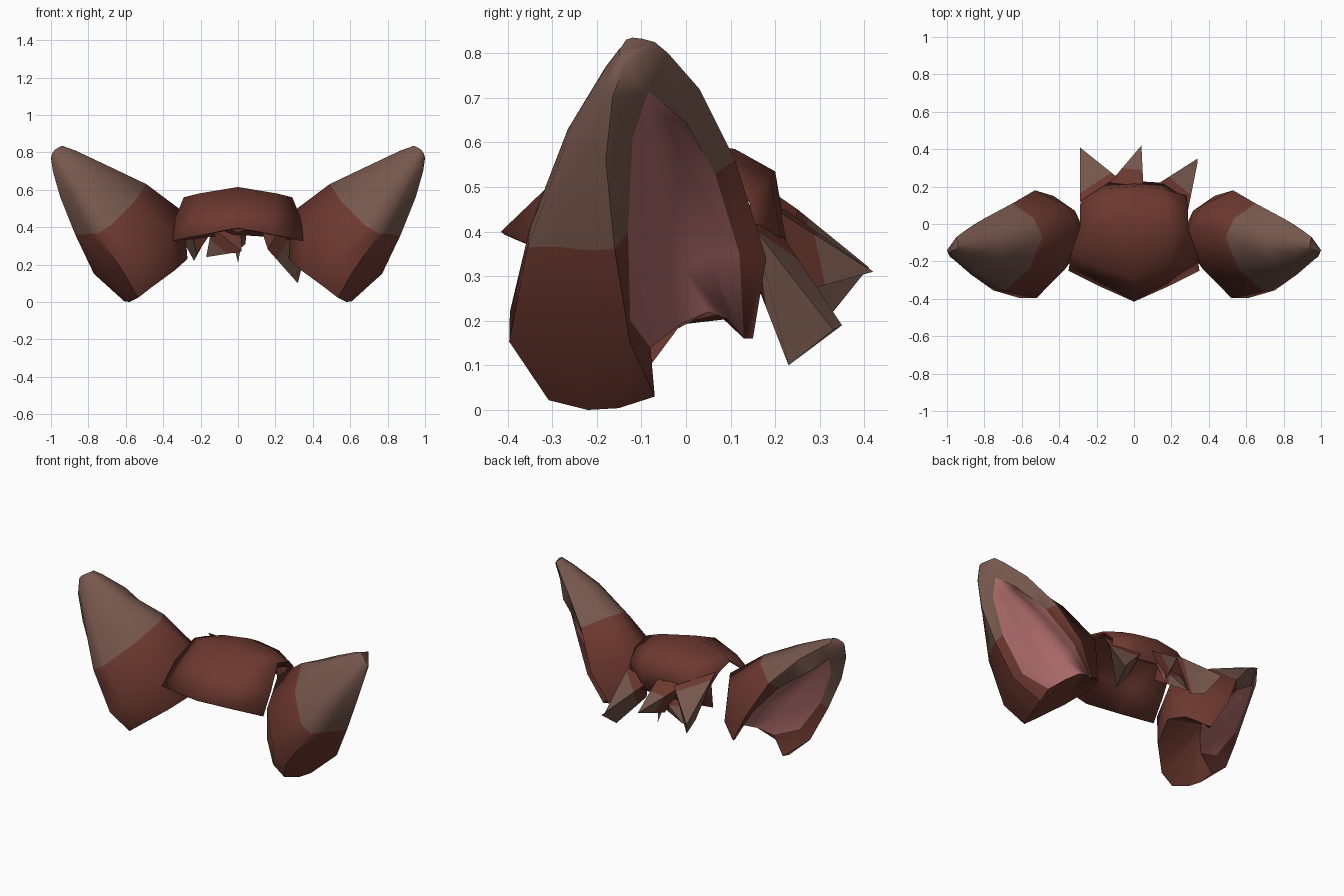
import bpy, bmesh, math
from mathutils import Vector

cube = bpy.data.objects.get("Cube")
if cube:
    bpy.data.objects.remove(cube)


def material(name, rgb):
    m = bpy.data.materials.new(name)
    m.use_nodes = True
    m.diffuse_color = (*rgb, 1)
    m.node_tree.nodes["Principled BSDF"].inputs["Base Color"].default_value = (*rgb, 1)
    return m


MATS = [material("russet_brown", (0.15, 0.04, 0.029)),
        material("taupe_tip", (0.18, 0.096, 0.074)),
        material("inner_pink", (0.41, 0.145, 0.145))]
BROWN, TAUPE, PINK = range(3)


def finish(bm, name, angle):
    bmesh.ops.remove_doubles(bm, verts=bm.verts, dist=0.0005)
    bmesh.ops.recalc_face_normals(bm, faces=bm.faces)
    mesh = bpy.data.meshes.new(name)
    bm.to_mesh(mesh)
    bm.free()
    for m in MATS:
        mesh.materials.append(m)
    ob = bpy.data.objects.new(name, mesh)
    bpy.context.collection.objects.link(ob)
    bpy.ops.object.select_all(action='DESELECT')
    ob.select_set(True)
    bpy.context.view_layer.objects.active = ob
    bpy.ops.object.shade_smooth_by_angle(angle=math.radians(angle))
    return ob


def strip(bm, a, b, color):
    """Quads between two equally long rows of vertices."""
    for i in range(len(a) - 1):
        bm.faces.new((a[i], a[i + 1], b[i + 1], b[i])).material_index = color


def rounded(pts):
    """Insert a bulging midpoint between neighbouring points."""
    p = [Vector(q) for q in pts]
    p = [p[0] * 2 - p[1]] + p + [p[-1] * 2 - p[-2]]
    out = []
    for a, b, c, d in zip(p, p[1:], p[2:], p[3:]):
        out += [b, (b + c) * 0.6 - (a + d) * 0.1]
    return out + [p[-2]]


# Ear sections, tip to base: front rim, front side, bulge, upper ridge, back rim
EAR = [
    [(1.0, -0.14, 0.77), (0.99, -0.15, 0.8), (0.97, -0.14, 0.82), (0.94, -0.12, 0.835), (0.95, -0.07, 0.825)],
    [(0.99, -0.165, 0.7), (0.97, -0.185, 0.73), (0.93, -0.18, 0.77), (0.87, -0.12, 0.81), (0.91, -0.04, 0.8)],
    [(0.95, -0.18, 0.56), (0.9, -0.235, 0.58), (0.83, -0.265, 0.63), (0.7, -0.13, 0.73), (0.8, 0.03, 0.72)],
    [(0.87, -0.16, 0.36), (0.8, -0.28, 0.365), (0.68, -0.35, 0.41), (0.49, -0.07, 0.63), (0.65, 0.11, 0.56)],
    [(0.77, -0.125, 0.15), (0.67, -0.29, 0.14), (0.52, -0.395, 0.22), (0.29, -0.02, 0.48), (0.53, 0.18, 0.34)],
    [(0.62, -0.07, 0.03), (0.58, -0.22, 0), (0.46, -0.31, 0.08), (0.27, -0.03, 0.23), (0.43, 0.15, 0.16)],
]
# Pink lining: apex, then front edge, deepest point and back edge per section
APEX = (0.93, -0.085, 0.715)
LINING = [
    [(0.92, -0.12, 0.61), (0.83, -0.08, 0.65), (0.85, 0, 0.645)],
    [(0.84, -0.13, 0.4), (0.66, -0.05, 0.5), (0.69, 0.065, 0.53)],
    [(0.7, -0.125, 0.2), (0.5, -0.01, 0.32), (0.54, 0.12, 0.35)],
    [(0.55, -0.08, 0.14), (0.44, 0.05, 0.22), (0.43, 0.13, 0.16)],
]


def ear(name, side):
    bm = bmesh.new()

    def row(points):
        return [bm.verts.new((v[0] * side, v[1], v[2])) for v in points]

    outer = [row(rounded(s)) for s in EAR]
    apex = row([APEX])
    inner = [apex, apex] + [row(rounded(s)) for s in LINING]
    bm.faces.new(outer[0]).material_index = TAUPE
    bm.faces.new((outer[0][0], outer[0][-1], apex[0])).material_index = TAUPE
    for i in range(5):
        color = TAUPE if i < 3 else BROWN
        strip(bm, outer[i], outer[i + 1], color)
        # Rim between the outer shell and the lining
        for e in (0, -1):
            loop = [outer[i][e], outer[i + 1][e], inner[i + 1][e]]
            if i > 0:
                loop.append(inner[i][e])
            bm.faces.new(loop).material_index = color
    for v, w in zip(inner[2], inner[2][1:]):
        bm.faces.new((apex[0], v, w)).material_index = PINK
    for a, b in zip(inner[2:], inner[3:]):
        strip(bm, a, b, PINK)
    # Solid base between shell and lining
    for j in range(4):
        loop = outer[5][2 * j:2 * j + 3] + [inner[5][j + 1], inner[5][j]]
        bm.faces.new(loop).material_index = BROWN
    finish(bm, name, 60)


ear("left_ear", 1)
ear("right_ear", -1)

# Cap between the ears: half rows from centre to side, front to back
CAP = [
    [(0, -0.415, 0.4), (0.18, -0.335, 0.365), (0.35, -0.25, 0.33)],
    [(0, -0.29, 0.52), (0.19, -0.23, 0.49), (0.335, -0.15, 0.45)],
    [(0, -0.08, 0.615), (0.21, -0.05, 0.58), (0.29, -0.02, 0.56)],
    [(0, 0.11, 0.585), (0.17, 0.1, 0.565), (0.29, 0.09, 0.53)],
    [(0, 0.2, 0.535), (0.15, 0.19, 0.52), (0.28, 0.15, 0.47)],
    [(0, 0.23, 0.36), (0.16, 0.22, 0.35), (0.29, 0.15, 0.33)],
]
bm = bmesh.new()
rows = [[bm.verts.new((-x, y, z)) for x, y, z in r[:0:-1]] + [bm.verts.new(p) for p in r]
        for r in CAP]
for a, b in zip(rows, rows[1:]):
    strip(bm, a, b, BROWN)
cap = finish(bm, "head_cap", 60)
thick = cap.modifiers.new("thickness", 'SOLIDIFY')
thick.thickness = 0.01


def tuft(name, base, ends, split):
    """Three-sided lock with a brown root and a taupe end."""
    bm = bmesh.new()
    rings = []
    for t in (0, split, 1):
        ring = [bm.verts.new(Vector(a).lerp(Vector(b), t)) for a, b in zip(base, ends)]
        rings.append(ring + ring[:1])
    strip(bm, rings[0], rings[1], BROWN)
    strip(bm, rings[1], rings[2], TAUPE)
    bm.faces.new(rings[0][:3]).material_index = BROWN
    bm.faces.new(rings[2][:3]).material_index = TAUPE
    bmesh.ops.dissolve_degenerate(bm, dist=0.0005, edges=bm.edges)
    finish(bm, name, 25)


# Locks hanging behind the cap
tuft("left_back_tuft",
     [(0.12, 0.21, 0.4), (0.29, 0.08, 0.5), (0.16, 0.16, 0.28)],
     [(0.34, 0.35, 0.19), (0.34, 0.33, 0.18), (0.32, 0.23, 0.1)], 0.3)
tip = (-0.29, 0.41, 0.32)
tuft("right_back_tuft",
     [(-0.29, 0.12, 0.54), (-0.09, 0.25, 0.45), (-0.22, 0.22, 0.26)],
     [tip, tip, (-0.235, 0.33, 0.22)], 0.15)
tip = (0.04, 0.42, 0.31)
tuft("middle_back_tuft",
     [(-0.13, 0.22, 0.45), (0.05, 0.2, 0.45), (-0.02, 0.24, 0.26)], [tip] * 3, 0.4)
tip = (0, 0.28, 0.21)
tuft("small_lower_tuft",
     [(-0.05, 0.2, 0.42), (0.04, 0.2, 0.42), (0, 0.26, 0.36)], [tip] * 3, 0.6)
tip = (-0.17, 0.27, 0.24)
tuft("inner_lower_tuft",
     [(-0.14, 0.2, 0.4), (0.02, 0.2, 0.27), (0.02, 0.23, 0.36)], [tip] * 3, 0.4)
